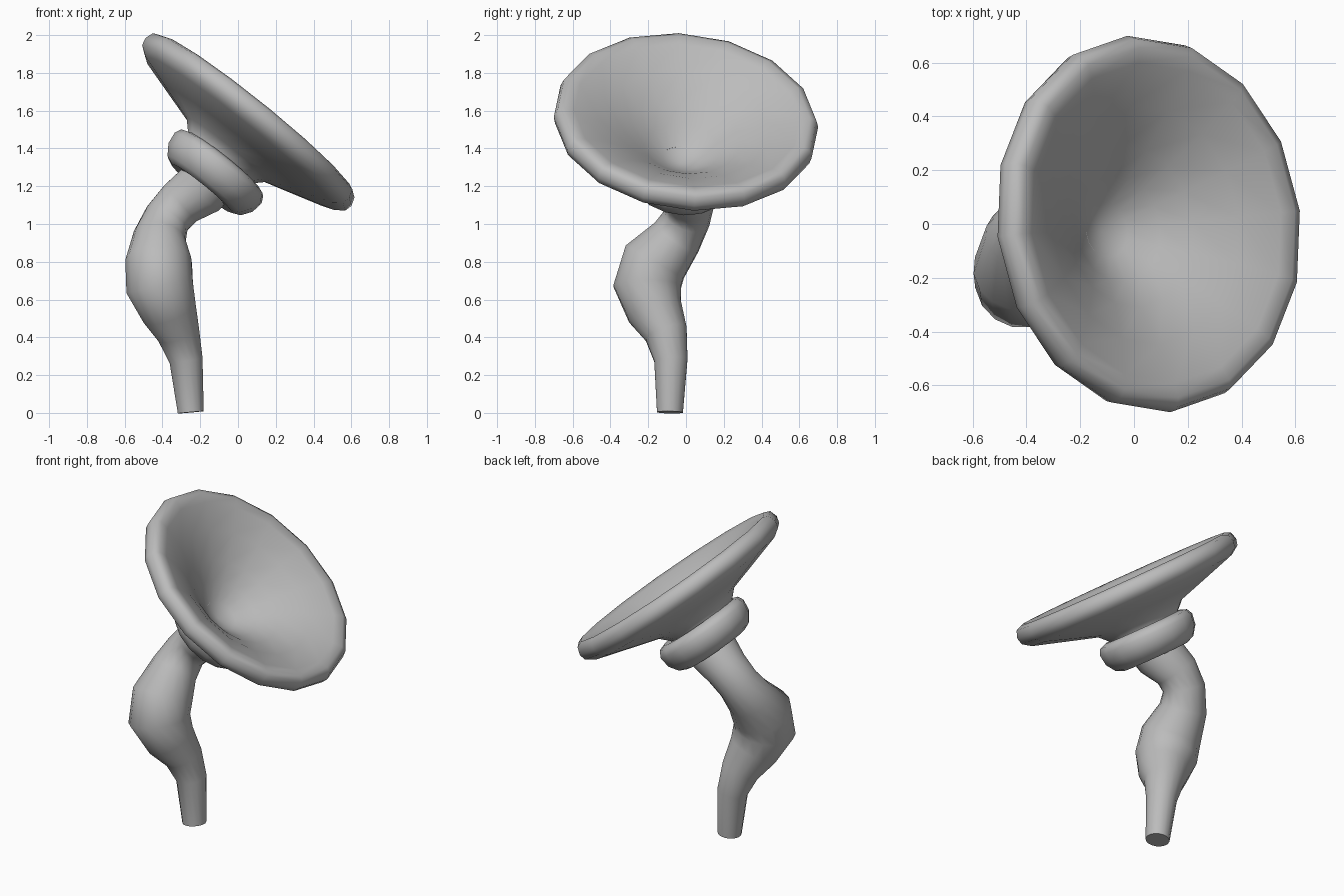
import bpy
import bmesh
import math
from mathutils import Matrix, Vector

cube = bpy.data.objects.get("Cube")
if cube:
    bpy.data.objects.remove(cube, do_unlink=True)

SIDES = 16

grey = bpy.data.materials.new("plain_grey")
grey.use_nodes = True
GREY = (0.5, 0.5, 0.5, 1)
grey.diffuse_color = GREY
grey.node_tree.nodes["Principled BSDF"].inputs["Base Color"].default_value = GREY

# Tilted frame shared by the horn and its collar
axis = Vector((0.624, 0.1, 0.775)).normalized()
across = Vector((0.773, 0.064, -0.63))
across = (across - axis * across.dot(axis)).normalized()
side = axis.cross(across)
tilt = Matrix((across, side, axis)).transposed().to_4x4()


def finish(obj, angle):
    obj.data.materials.clear()
    obj.data.materials.append(grey)
    bpy.ops.object.select_all(action='DESELECT')
    obj.select_set(True)
    bpy.context.view_layer.objects.active = obj
    bpy.ops.object.shade_smooth_by_angle(angle=math.radians(angle))


def lathe(name, profile, centre, closed=False):
    """Spin (radius, height) points around the tilted axis."""
    bm = bmesh.new()
    points = profile + profile[:1] if closed else profile
    verts = [bm.verts.new((r, 0, h)) for r, h in points]
    edges = [bm.edges.new(pair) for pair in zip(verts, verts[1:])]
    bmesh.ops.spin(bm, geom=verts + edges, cent=(0, 0, 0), axis=(0, 0, 1),
                   angle=math.tau, steps=SIDES)
    bmesh.ops.remove_doubles(bm, verts=bm.verts, dist=0.0005)
    bmesh.ops.recalc_face_normals(bm, faces=bm.faces)
    bm.transform(Matrix.Translation(centre) @ tilt)
    mesh = bpy.data.meshes.new(name)
    bm.to_mesh(mesh)
    bm.free()
    obj = bpy.data.objects.new(name, mesh)
    bpy.context.collection.objects.link(obj)
    finish(obj, 80)


# Flared horn: outside, rolled rim, then the bowl inside
lathe("horn", [(0, -0.33), (0.2, -0.33), (0.22, -0.24), (0.27, -0.19),
               (0.45, -0.135), (0.645, -0.075), (0.695, -0.04), (0.705, 0),
               (0.69, 0.045), (0.655, 0.06), (0.6, 0.045), (0.45, -0.02),
               (0.3, -0.11), (0.2, -0.18), (0.1, -0.25), (0, -0.28)],
      (0.055, 0, 1.54))

# Rounded collar behind the horn
lathe("collar", [(0.13, -0.085), (0.205, -0.095), (0.25, -0.075), (0.288, -0.02),
                 (0.297, 0.045), (0.28, 0.08), (0.24, 0.095), (0.13, 0.085)],
      (-0.133, -0.02, 1.262), closed=True)

# Bent stem: x, y, z and radius at each bend
path = [(-0.25, -0.085, 0.003, 0.07), (-0.275, -0.08, 0.28, 0.09),
        (-0.315, -0.105, 0.42, 0.115), (-0.365, -0.165, 0.54, 0.15),
        (-0.415, -0.205, 0.67, 0.182), (-0.42, -0.165, 0.80, 0.178),
        (-0.415, -0.05, 0.93, 0.14), (-0.375, 0.005, 1.03, 0.125),
        (-0.305, 0.02, 1.11, 0.13), (-0.195, 0, 1.185, 0.15),
        (-0.12, -0.02, 1.27, 0.15)]
curve = bpy.data.curves.new("stem", 'CURVE')
curve.dimensions = '3D'
curve.bevel_depth = 1
curve.bevel_resolution = 6
curve.use_fill_caps = True
spline = curve.splines.new('POLY')
spline.points.add(len(path) - 1)
for point, (x, y, z, r) in zip(spline.points, path):
    point.co = (x, y, z, 1)
    point.radius = r
stem = bpy.data.objects.new("stem", curve)
bpy.context.collection.objects.link(stem)
bpy.context.view_layer.objects.active = stem
stem.select_set(True)
bpy.ops.object.convert(target='MESH')
finish(bpy.context.object, 60)
